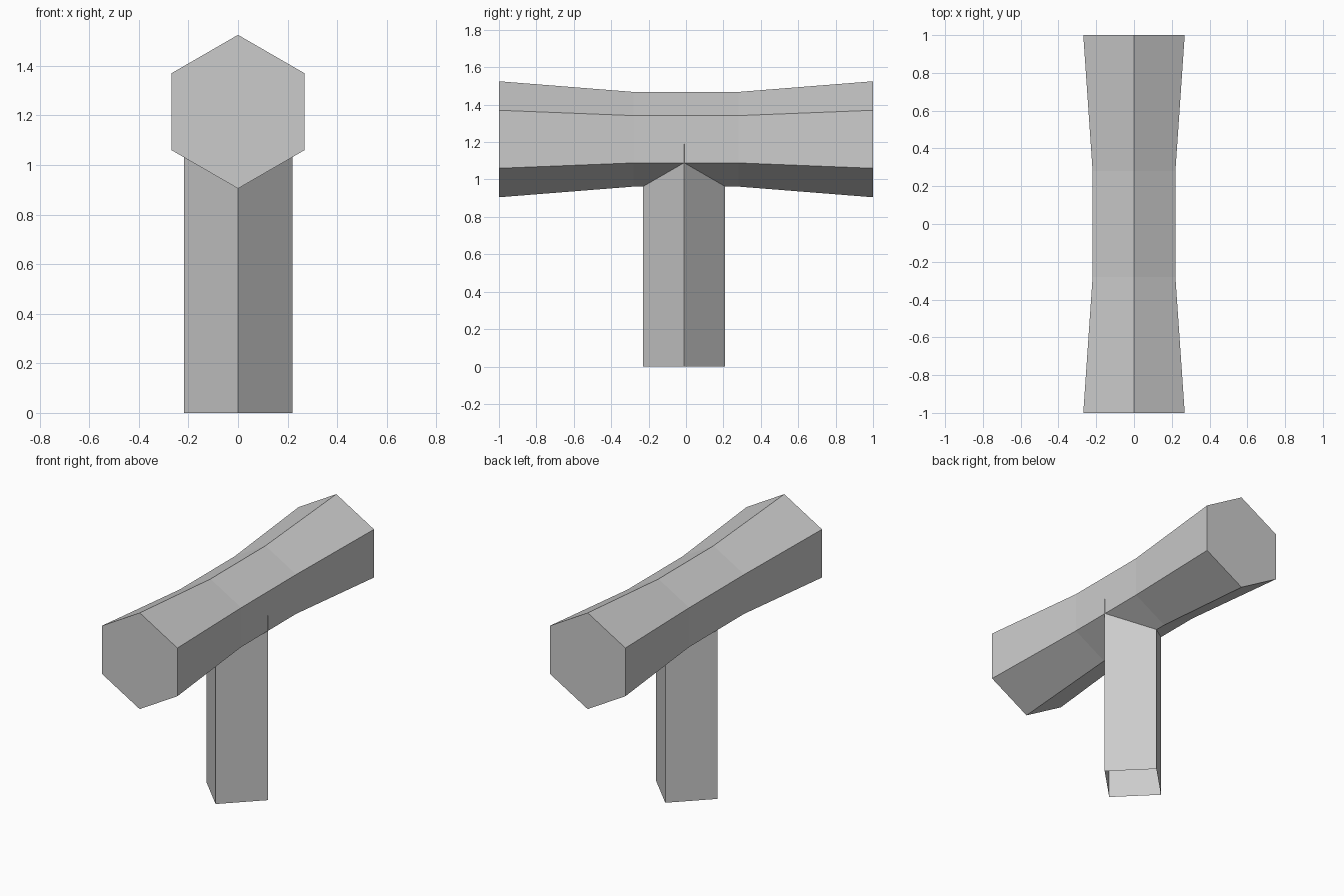
import bpy
import bmesh
from math import cos, sin, pi

cube = bpy.data.objects.get("Cube")
if cube:
    bpy.data.objects.remove(cube, do_unlink=True)

# Single plain colour
grey = bpy.data.materials.new("plain_grey")
grey.use_nodes = True
colour = (0.6, 0.6, 0.6, 1.0)
grey.diffuse_color = colour
grey.node_tree.nodes["Principled BSDF"].inputs["Base Color"].default_value = colour


def loft(name, sides, stations, place, capped):
    """Skin regular polygons of given (offset, radius) along an axis."""
    bm = bmesh.new()
    rings = []
    for offset, radius in stations:
        angles = [2 * pi * i / sides for i in range(sides)]
        rings.append([bm.verts.new(place(radius * sin(a), radius * cos(a), offset))
                      for a in angles])
    for a, b in zip(rings, rings[1:]):
        for i in range(sides):
            j = (i + 1) % sides
            bm.faces.new((a[i], a[j], b[j], b[i]))
    if capped:
        bm.faces.new(rings[0])
        bm.faces.new(rings[-1])
    bmesh.ops.recalc_face_normals(bm, faces=bm.faces)
    mesh = bpy.data.meshes.new(name)
    bm.to_mesh(mesh)
    bm.free()
    mesh.materials.append(grey)
    obj = bpy.data.objects.new(name, mesh)
    bpy.context.collection.objects.link(obj)
    return obj


# Hexagonal head, waisted in the middle, lying along y
loft("hammer_head", 6,
     [(-1, 0.31), (-0.28, 0.253), (0.28, 0.253), (1, 0.31)],
     lambda u, v, w: (u, w, 1.215 + v), True)

# Hollow four-sided handle with corners on the axes, running up into the head
handle = loft("handle", 4, [(0, 0.2195), (1.19, 0.2195)],
              lambda u, v, w: (0.001 + u, v - 0.01, w), False)

# The open tube has outward-facing walls
bm = bmesh.new()
bm.from_mesh(handle.data)
for face in bm.faces:
    centre = face.calc_center_median()
    if face.normal.x * centre.x + face.normal.y * centre.y < 0:
        face.normal_flip()
bm.to_mesh(handle.data)
bm.free()
